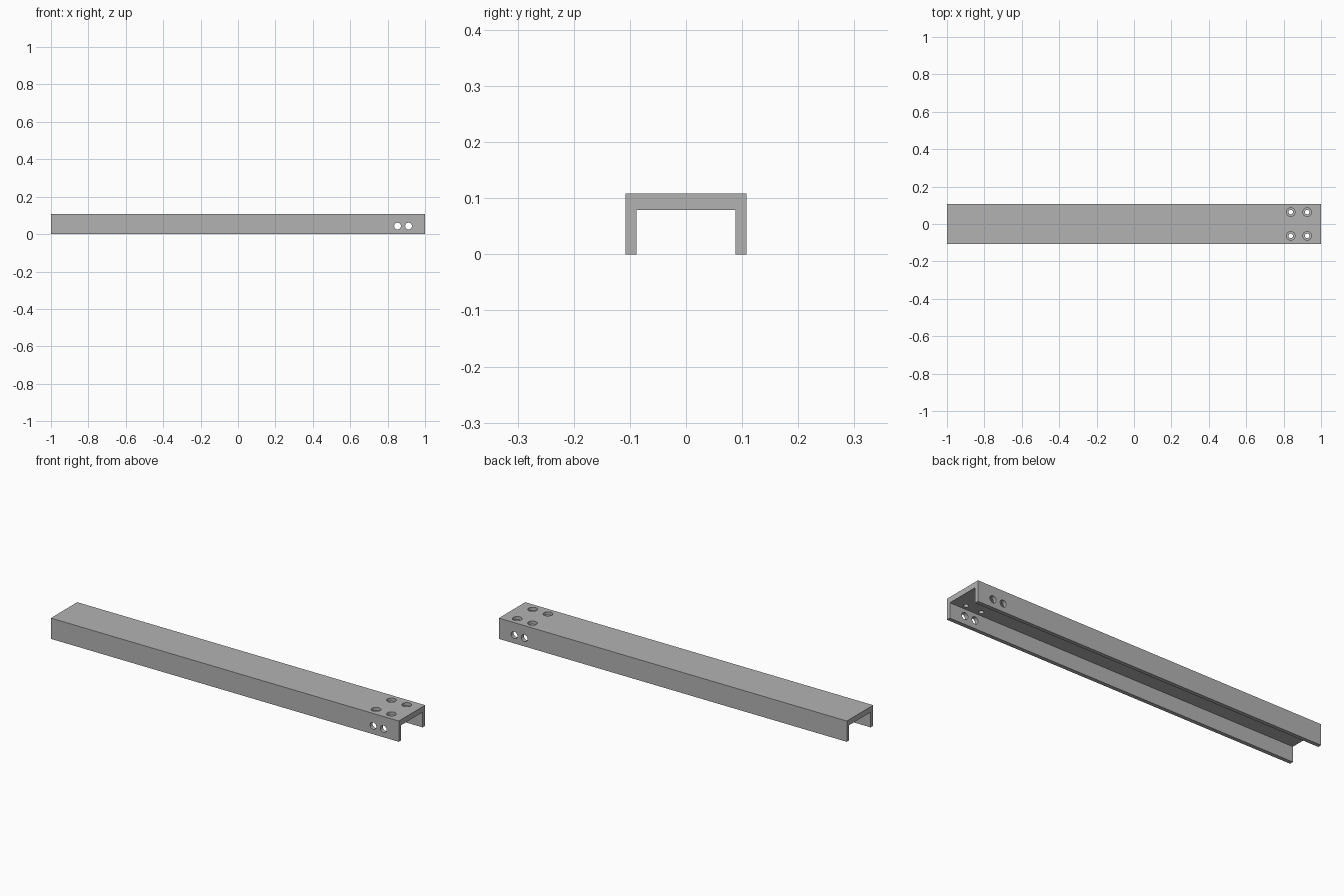
import bpy
import bmesh
import math

cube = bpy.data.objects.get("Cube")
if cube:
    bpy.data.objects.remove(cube, do_unlink=True)

LENGTH, HALF_W, HEIGHT = 2.0, 0.108, 0.108
INNER_W, WEB_Z = 0.088, 0.079

steel = bpy.data.materials.new("grey steel")
steel.use_nodes = True
colour = (0.45, 0.45, 0.45, 1)
steel.diffuse_color = colour
steel.node_tree.nodes["Principled BSDF"].inputs["Base Color"].default_value = colour


def add_object(name, bm):
    bmesh.ops.recalc_face_normals(bm, faces=bm.faces[:])
    mesh = bpy.data.meshes.new(name)
    bm.to_mesh(mesh)
    bm.free()
    mesh.materials.append(steel)
    obj = bpy.data.objects.new(name, mesh)
    bpy.context.collection.objects.link(obj)
    return obj


def drill(target, name, radius, depth, location, tilt=0):
    """Cut a round hole with a hidden cylinder."""
    bpy.ops.mesh.primitive_cylinder_add(vertices=32, radius=radius, depth=depth,
                                        location=location, rotation=(tilt, 0, 0))
    cutter = bpy.context.object
    cutter.name = name
    cutter.data.materials.append(steel)
    cutter.hide_render = True
    cutter.hide_set(True)
    cutter.display_type = 'WIRE'
    mod = target.modifiers.new(name, 'BOOLEAN')
    mod.operation = 'DIFFERENCE'
    mod.solver = 'EXACT'
    mod.object = cutter
    return cutter


# Channel: an upside-down U profile extruded along its length
half = [(INNER_W, WEB_Z), (INNER_W, 0), (HALF_W, 0), (HALF_W, HEIGHT)]
profile = half + [(-y, z) for y, z in reversed(half)]
bm = bmesh.new()
face = bm.faces.new([bm.verts.new((-LENGTH / 2, y, z)) for y, z in profile])
extruded = bmesh.ops.extrude_face_region(bm, geom=[face])["geom"]
bmesh.ops.translate(bm, vec=(LENGTH, 0, 0),
                    verts=[v for v in extruded if isinstance(v, bmesh.types.BMVert)])
channel = add_object("channel", bm)

cutters = []
# Four counterbored screw holes in the top web
for x in (0.838, 0.926):
    for y in (-0.063, 0.063):
        cutters.append(drill(channel, "screw_hole_cutter", 0.012, 0.1, (x, y, 0.1)))
        cutters.append(drill(channel, "counterbore_cutter", 0.023, 0.04, (x, y, HEIGHT + 0.004)))

# Two cross holes through both flanges
for x in (0.853, 0.912):
    cutters.append(drill(channel, "cross_hole_cutter", 0.018, 0.4, (x, 0, 0.043), math.pi / 2))

# Bake the holes into the channel and drop the cutters
bpy.ops.object.select_all(action='DESELECT')
bpy.context.view_layer.objects.active = channel
channel.select_set(True)
for mod in list(channel.modifiers):
    bpy.ops.object.modifier_apply(modifier=mod.name)
for cutter in cutters:
    bpy.data.objects.remove(cutter, do_unlink=True)
bpy.ops.object.shade_smooth_by_angle(angle=math.radians(30))
